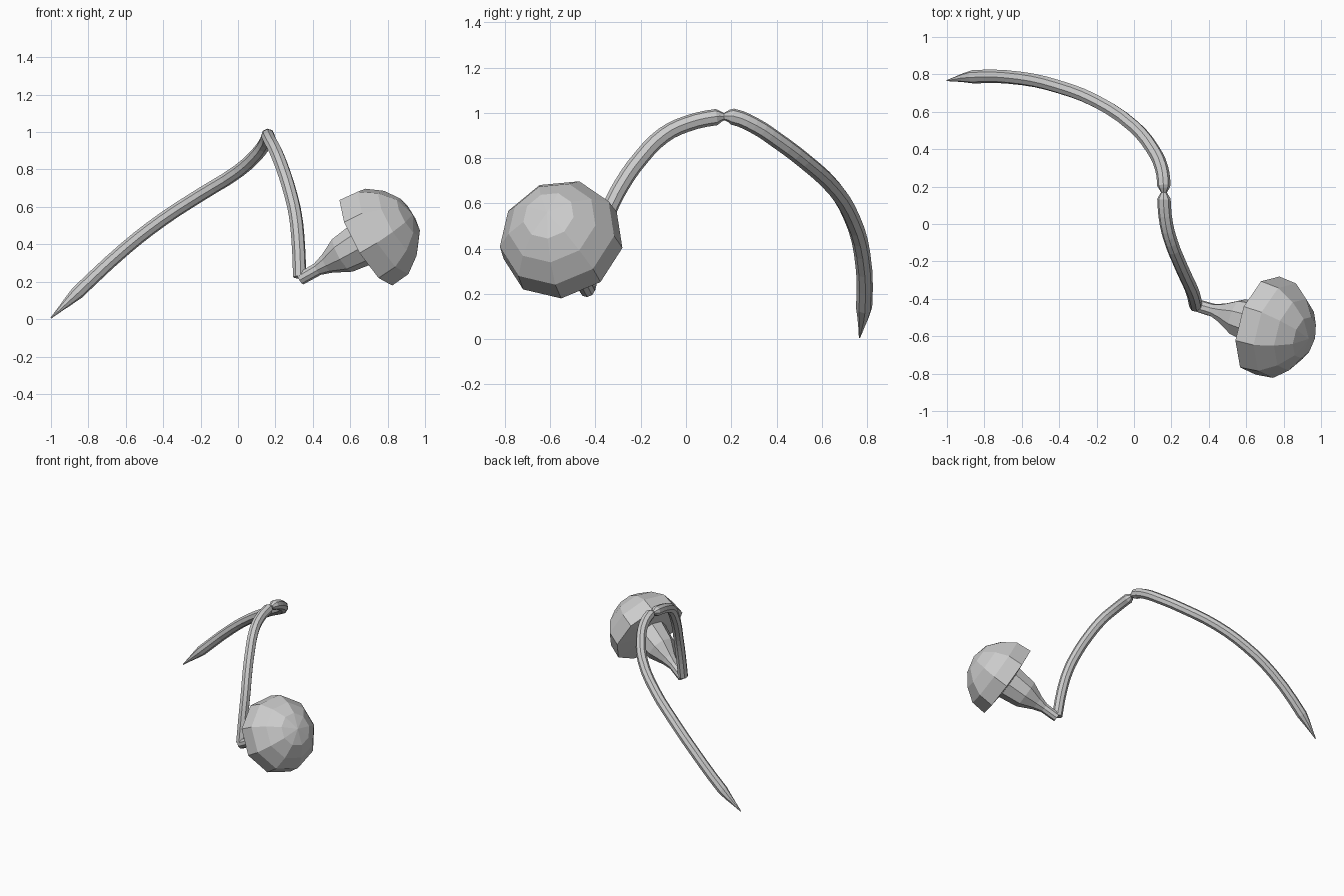
import bpy, bmesh, math
from mathutils import Vector

if "Cube" in bpy.data.objects:
    bpy.data.objects.remove(bpy.data.objects["Cube"])

# Stem: drooping eight-sided tube, pointed at one end, pinched at the top joint
R = 0.036
stem_points = [
    (-1.0, 0.767, 0.006, 0.003), (-0.86, 0.787, 0.14, R), (-0.6, 0.778, 0.38, R),
    (-0.4, 0.733, 0.535, R), (-0.2, 0.655, 0.665, R), (0, 0.52, 0.79, R),
    (0.1, 0.4, 0.88, R), (0.147, 0.3, 0.945, R), (0.16, 0.205, 0.983, R),
    (0.16, 0.168, 0.983, 0.016), (0.16, 0.135, 0.981, R), (0.173, 0, 0.95, R),
    (0.2, -0.1, 0.9, R), (0.24, -0.2, 0.8, R), (0.278, -0.285, 0.68, R),
    (0.306, -0.345, 0.56, R), (0.322, -0.395, 0.41, R), (0.33, -0.435, 0.225, R)]
curve = bpy.data.curves.new("stem_path", 'CURVE')
curve.dimensions = '3D'
curve.bevel_depth = 1.0
curve.bevel_resolution = 2
curve.resolution_u = 3
curve.use_fill_caps = True
spline = curve.splines.new('BEZIER')
spline.bezier_points.add(len(stem_points) - 1)
for p, (x, y, z, r) in zip(spline.bezier_points, stem_points):
    p.co = (x, y, z)
    p.radius = r
    p.handle_left_type = p.handle_right_type = 'AUTO'
path = bpy.data.objects.new("stem_path", curve)
bpy.context.collection.objects.link(path)
bpy.context.view_layer.update()
mesh = bpy.data.meshes.new_from_object(path.evaluated_get(bpy.context.evaluated_depsgraph_get()))
bpy.data.objects.remove(path)
for f in mesh.polygons:
    f.use_smooth = False
bpy.context.collection.objects.link(bpy.data.objects.new("stem", mesh))


def lathe(name, base, axis, profile, sides, turn):
    """Spin (distance, radius) pairs round an axis; zero radius ends in a point."""
    axis = axis.normalized()
    up = (Vector((0, 0, 1)) - axis * axis.z).normalized()
    side = up.cross(axis)
    if side.y < 0:
        side = -side
    bm = bmesh.new()
    rings = []
    for t, r in profile:
        c = base + axis * t
        if r == 0:
            rings.append([bm.verts.new(c)] * sides)
            continue
        angles = [turn + math.tau * i / sides for i in range(sides)]
        rings.append([bm.verts.new(c + r * (up * math.cos(a) + side * math.sin(a)))
                      for a in angles])
    bm.faces.new(rings[0])
    for a, b in zip(rings, rings[1:]):
        for i in range(sides):
            j = (i + 1) % sides
            quad = list(dict.fromkeys((a[i], a[j], b[j], b[i])))
            bm.faces.new(quad)
    bmesh.ops.recalc_face_normals(bm, faces=bm.faces)
    me = bpy.data.meshes.new(name)
    bm.to_mesh(me)
    bm.free()
    bpy.context.collection.objects.link(bpy.data.objects.new(name, me))


# Flower: narrow neck flaring into a flat-backed dome
neck = [(-0.02, 0.034), (0.09, 0.036), (0.15, 0.056), (0.25, 0.105), (0.39, 0.125)]
dome = [(0.405 + 0.29 * math.sin(math.radians(a)), 0.275 * math.cos(math.radians(a)))
        for a in (0, 22, 43, 65)]
dome[1] = (dome[1][0], 0.265)
lathe("flower", Vector((0.35, -0.44, 0.225)), Vector((0.84, -0.25, 0.48)),
      neck + dome + [(0.695, 0)], 9, math.radians(14))
